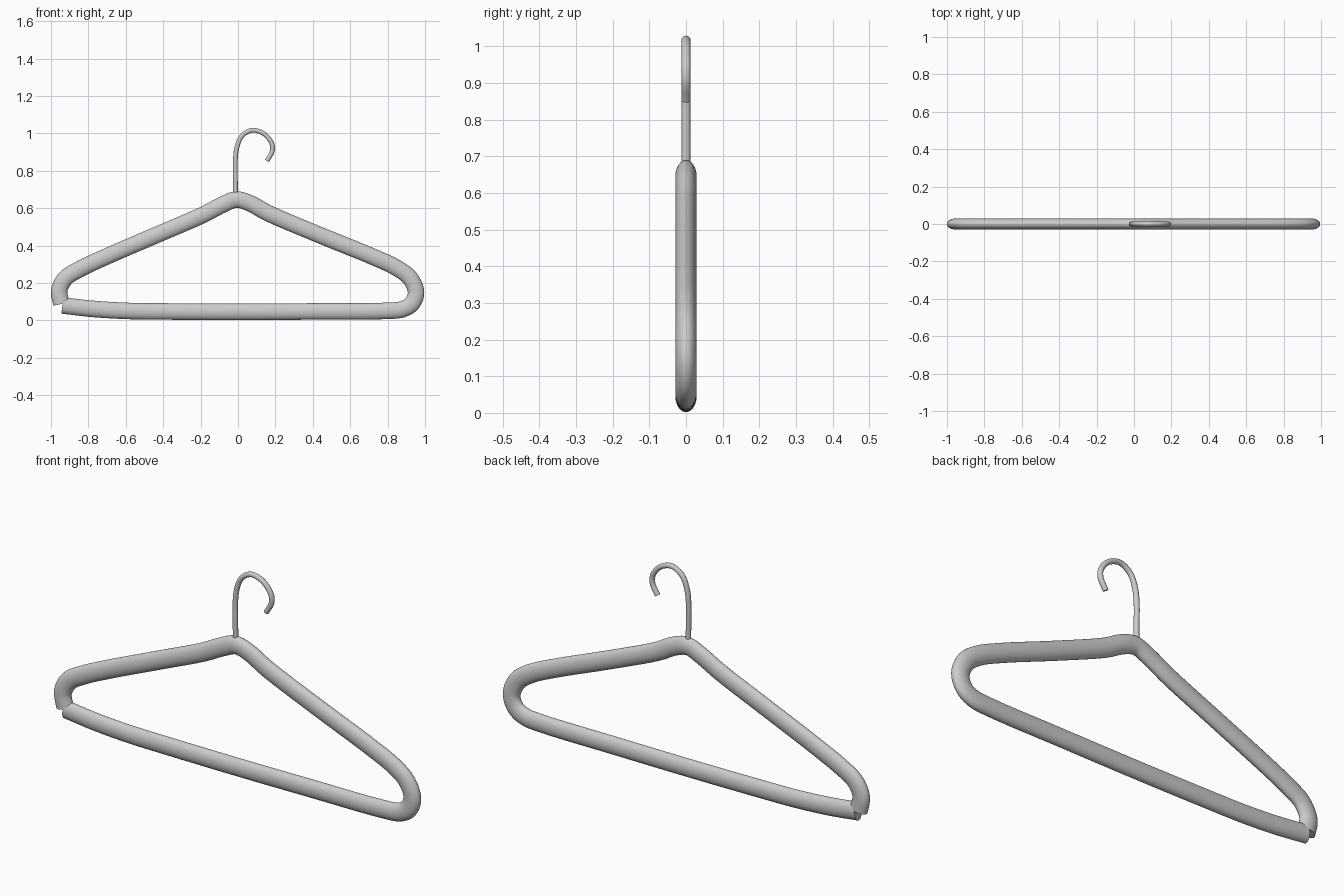
import bpy, bmesh, math
from mathutils import Vector

if "Cube" in bpy.data.objects:
    bpy.data.objects.remove(bpy.data.objects["Cube"])


def smooth_path(pts, steps):
    """Catmull-Rom curve through 2D (x, z) points."""
    p = [Vector(q) for q in pts]
    p = [2 * p[0] - p[1]] + p + [2 * p[-1] - p[-2]]
    out = []
    for i in range(1, len(p) - 2):
        a, b, c, d = p[i - 1:i + 3]
        # centripetal knots keep tight bends clean
        k = [0.0]
        for u, v in ((a, b), (b, c), (c, d)):
            k.append(k[-1] + math.sqrt((v - u).length))
        for s in range(steps):
            t = k[1] + (k[2] - k[1]) * s / steps
            mix = lambda u, v, i, j: u.lerp(v, (t - k[i]) / (k[j] - k[i]))
            a1, a2, a3 = mix(a, b, 0, 1), mix(b, c, 1, 2), mix(c, d, 2, 3)
            b1, b2 = mix(a1, a2, 0, 2), mix(a2, a3, 1, 3)
            out.append(mix(b1, b2, 1, 2))
    return out + [p[-2]]


def tube(name, pts, half_plane, half_depth, sides, steps=5):
    """Capped elliptical tube swept along a path in the XZ plane."""
    path = smooth_path(pts, steps)
    bm = bmesh.new()
    rings = []
    for i, c in enumerate(path):
        t = (path[min(i + 1, len(path) - 1)] - path[max(i - 1, 0)]).normalized()
        n = Vector((-t.y, t.x))
        ring = []
        for s in range(sides):
            a = 2 * math.pi * s / sides
            q = c + n * half_plane * math.cos(a)
            ring.append(bm.verts.new((q.x, half_depth * math.sin(a), q.y)))
        rings.append(ring)
    for r0, r1 in zip(rings, rings[1:]):
        for s in range(sides):
            e = (s + 1) % sides
            bm.faces.new((r0[s], r0[e], r1[e], r1[s]))
    bm.faces.new(rings[0])
    bm.faces.new(rings[-1])
    bmesh.ops.recalc_face_normals(bm, faces=bm.faces)
    mesh = bpy.data.meshes.new(name)
    bm.to_mesh(mesh)
    bm.free()
    obj = bpy.data.objects.new(name, mesh)
    bpy.context.collection.objects.link(obj)
    bpy.ops.object.select_all(action='DESELECT')
    obj.select_set(True)
    bpy.context.view_layer.objects.active = obj
    bpy.ops.object.shade_smooth_by_angle(angle=math.radians(40))
    return obj


# One bent tube: left tip, shoulders, right bend, bottom bar, back to the left tip
frame = [(-0.944, 0.088), (-0.956, 0.16), (-0.922, 0.226), (-0.85, 0.272),
         (-0.72, 0.334), (-0.44, 0.455), (-0.19, 0.563), (-0.08, 0.62),
         (-0.01, 0.646), (0.06, 0.628), (0.16, 0.574), (0.44, 0.455),
         (0.72, 0.341), (0.85, 0.28), (0.92, 0.226), (0.952, 0.15),
         (0.93, 0.09), (0.88, 0.06), (0.79, 0.051), (0.4, 0.048),
         (0.0, 0.046), (-0.4, 0.048), (-0.6, 0.051), (-0.78, 0.062),
         (-0.939, 0.08)]
tube("hanger_frame", frame, 0.044, 0.029, 24)

# Thin wire hook rising from the apex
hook = [(-0.013, 0.65), (-0.014, 0.76), (-0.015, 0.84), (-0.007, 0.92),
        (0.02, 0.985), (0.075, 1.017), (0.14, 0.997), (0.181, 0.945),
        (0.183, 0.905), (0.155, 0.853)]
tube("hook", hook, 0.0125, 0.0125, 16)
